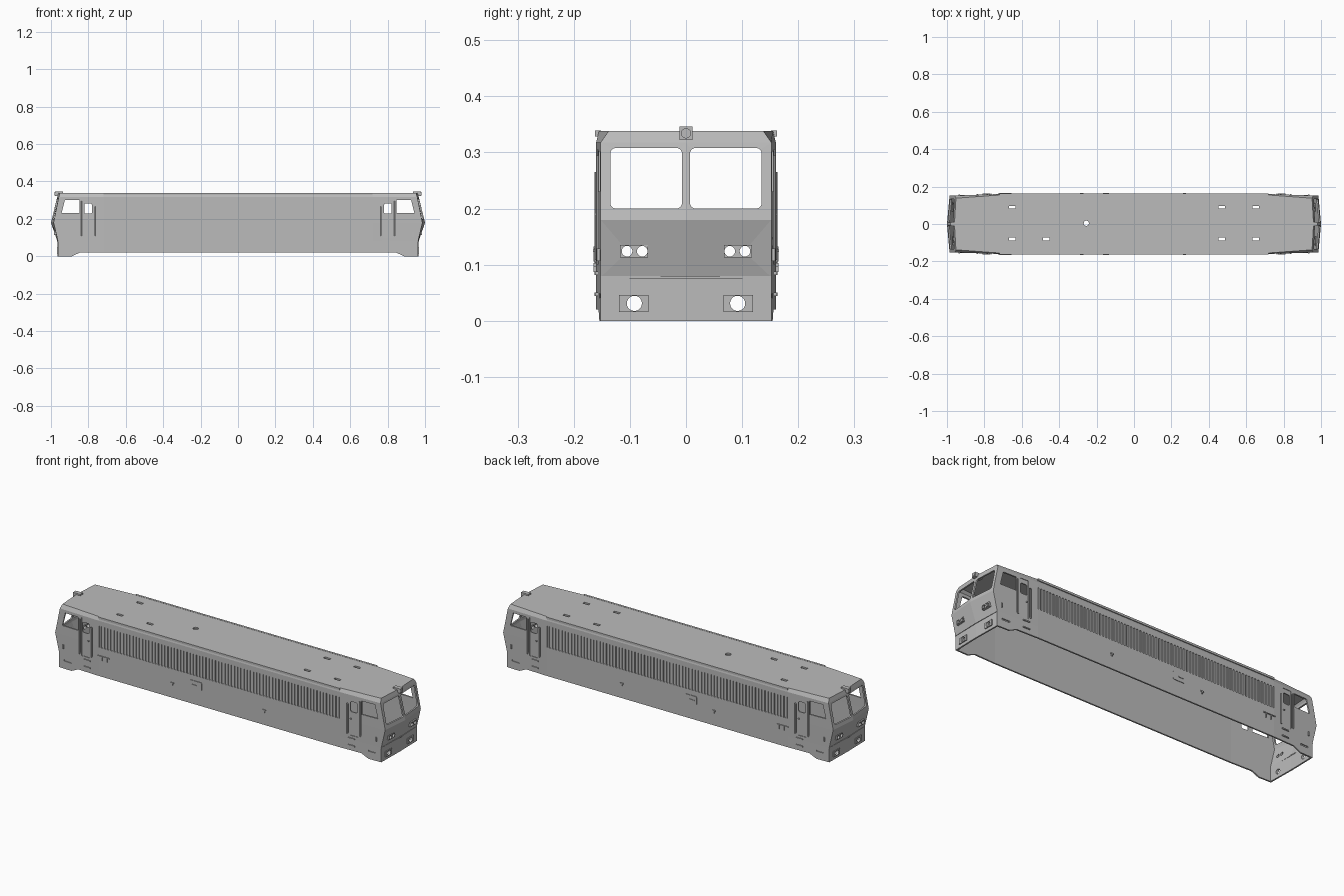
import bpy
import bmesh
import math

if "Cube" in bpy.data.objects:
    bpy.data.objects.remove(bpy.data.objects["Cube"], do_unlink=True)

grey = bpy.data.materials.new("body_grey")
grey.use_nodes = True
grey.diffuse_color = (0.5, 0.5, 0.5, 1)
grey.node_tree.nodes["Principled BSDF"].inputs["Base Color"].default_value = (0.5, 0.5, 0.5, 1)

HALF, TAPER, CAB_Y, WALL = 0.16, 0.72, 0.152, 0.008
ENDS = SIDES = (1, -1)


def make(name, bm):
    bmesh.ops.recalc_face_normals(bm, faces=bm.faces)
    mesh = bpy.data.meshes.new(name)
    bm.to_mesh(mesh)
    bm.free()
    mesh.materials.append(grey)
    ob = bpy.data.objects.new(name, mesh)
    bpy.context.scene.collection.objects.link(ob)
    return ob


def prism(bm, pts, axis, lo, hi):
    """Extrude a flat outline along one axis."""
    def place(p, d):
        a, b = p
        return {"x": (d, a, b), "y": (a, d, b), "z": (a, b, d)}[axis]
    low = [bm.verts.new(place(p, lo)) for p in pts]
    high = [bm.verts.new(place(p, hi)) for p in pts]
    bm.faces.new(low)
    bm.faces.new(high)
    for i in range(len(pts)):
        j = (i + 1) % len(pts)
        bm.faces.new((low[i], low[j], high[j], high[i]))


def rect(x, y, w, h):
    w, h = w / 2, h / 2
    return [(x - w, y - h), (x + w, y - h), (x + w, y + h), (x - w, y + h)]


def rounded(x, y, w, h, r, n=4):
    pts = []
    for k, (sx, sy) in enumerate(((1, 1), (-1, 1), (-1, -1), (1, -1))):
        for i in range(n + 1):
            a = (k + i / n) * math.pi / 2
            pts.append((x + sx * (w / 2 - r) + r * math.cos(a),
                        y + sy * (h / 2 - r) + r * math.sin(a)))
    return pts


def circle(x, y, r, n=20):
    return [(x + r * math.cos(2 * math.pi * i / n), y + r * math.sin(2 * math.pi * i / n))
            for i in range(n)]


def wall_y(x):
    return HALF - max(0, abs(x) - TAPER) * (HALF - CAB_Y) / 0.25


def panel(bm, x, z, w, h, inner, outer, side):
    """Box lying along the side wall, from inner depth to outer height."""
    a, b = x - w / 2, x + w / 2
    pts = [(a, side * (wall_y(a) - inner)), (b, side * (wall_y(b) - inner)),
           (b, side * (wall_y(b) + outer)), (a, side * (wall_y(a) + outer))]
    prism(bm, pts, "z", z - h / 2, z + h / 2)


def hull(name, t, bottom):
    """Body volume lofted through plan outlines: height, nose, corner, insets."""
    levels = [(bottom, 0.965, 0.962, 0, 0), (0.078, 0.965, 0.962, 0, 0),
              (0.18, 1.0, 0.986, 0, 0), (0.318, 0.966, 0.958, 0, 0),
              (0.338 - t, 0.96, 0.952, 0.005, 0.014)]
    bm = bmesh.new()
    rings = []
    for z, nose, corner, mid_in, cab_in in levels:
        n, c = nose - t, corner - t
        ym, yc = HALF - t - mid_in, CAB_Y - t - cab_in
        half = [(n, 0), (c, yc), (TAPER, ym), (-TAPER, ym), (-c, yc)]
        ring = half + [(-x, -y) for x, y in half]
        rings.append([bm.verts.new((x, y, z)) for x, y in ring])
    bm.faces.new(rings[0])
    bm.faces.new(rings[-1])
    for lo, hi in zip(rings, rings[1:]):
        for i in range(len(lo)):
            j = (i + 1) % len(lo)
            bm.faces.new((lo[i], lo[j], hi[j], hi[i]))
    return make(name, bm)


def cut(ob, cutter):
    mod = ob.modifiers.new("cut", "BOOLEAN")
    mod.operation, mod.solver, mod.object = "DIFFERENCE", "EXACT", cutter
    dg = bpy.context.evaluated_depsgraph_get()
    dg.update()
    mesh = bpy.data.meshes.new_from_object(ob.evaluated_get(dg))
    ob.modifiers.clear()
    ob.data = mesh


# Hollow body shell, open underneath
body = hull("body_shell", 0, 0)
interior = hull("interior_cutter", WALL, -0.01)
cut(body, interior)

# Recesses in the side walls: louvre band, doors, handrail channels, step slots
bm = bmesh.new()
for s in SIDES:
    prism(bm, rect(0, s * HALF, 1.44, 0.01), "z", 0.175, 0.29)
    for e in ENDS:
        panel(bm, e * 0.801, 0.203, 0.05, 0.205, 0.003, 0.01, s)
        panel(bm, e * 0.765, 0.19, 0.011, 0.16, 0.006, 0.01, s)
        panel(bm, e * 0.838, 0.203, 0.011, 0.185, 0.006, 0.01, s)
        panel(bm, e * 0.91, 0.045, 0.045, 0.008, 0.005, 0.01, s)
recesses = make("recess_cutter", bm)
cut(body, recesses)

# Side openings and the raised bottom edge between the cabs
bm = bmesh.new()
for e in ENDS:
    prism(bm, [(e * 0.848, 0.23), (e * 0.943, 0.23), (e * 0.925, 0.302), (e * 0.848, 0.302)],
          "y", -0.3, 0.3)
    prism(bm, rounded(e * 0.801, 0.255, 0.04, 0.055, 0.008), "y", -0.3, 0.3)
prism(bm, [(-0.91, -0.01), (0.91, -0.01), (0.845, 0.02), (-0.845, 0.02)], "y", -0.3, 0.3)
side_holes = make("side_opening_cutter", bm)
cut(body, side_holes)

# Roof slots and vent
bm = bmesh.new()
for x, y in ((-0.65, 0.09), (0.47, 0.09), (0.65, 0.09),
             (-0.65, -0.08), (-0.47, -0.08), (0.47, -0.08), (0.65, -0.08)):
    prism(bm, rect(x, y, 0.035, 0.014), "z", 0.3, 0.4)
prism(bm, circle(-0.255, 0.004, 0.014), "z", 0.3, 0.4)
roof_holes = make("roof_cutter", bm)
cut(body, roof_holes)

# Windscreens and lamp holes through both ends
bm = bmesh.new()
for s in SIDES:
    prism(bm, rounded(s * 0.071, 0.254, 0.128, 0.108, 0.01), "x", -1.1, 1.1)
    prism(bm, circle(s * 0.092, 0.031, 0.0135), "x", -1.1, 1.1)
    for y in (0.078, 0.105):
        prism(bm, circle(s * y, 0.124, 0.0095), "x", -1.1, 1.1)
end_holes = make("end_opening_cutter", bm)
cut(body, end_holes)

# Lamp mounting plates on both ends
bm = bmesh.new()
for e in ENDS:
    for s in SIDES:
        prism(bm, rect(s * 0.093, 0.124, 0.05, 0.023), "x", e * 0.969, e * 0.985)
        prism(bm, rect(s * 0.093, 0.031, 0.052, 0.03), "x", e * 0.958, e * 0.968)
lamp_plates = make("lamp_plates", bm)
cut(lamp_plates, end_holes)

for cutter in (interior, recesses, side_holes, roof_holes, end_holes):
    bpy.data.objects.remove(cutter, do_unlink=True)

# Louvre slats
bm = bmesh.new()
count = 76
for s in SIDES:
    for i in range(count):
        x = -0.72 + 1.44 * (i + 0.5) / count
        panel(bm, x, 0.2325, 0.009, 0.115, 0.0055, 0, s)
make("louvre_slats", bm)

# Handrails and door handles
bm = bmesh.new()
for s in SIDES:
    for e in ENDS:
        for x, lo, hi in ((0.765, 0.108, 0.265), (0.838, 0.108, 0.295)):
            prism(bm, circle(e * x, s * (wall_y(x) + 0.001), 0.0035, 10), "z", lo, hi)
        panel(bm, e * 0.784, 0.19, 0.008, 0.004, 0.004, 0.003, s)
        panel(bm, e * 0.935, 0.118, 0.006, 0.022, 0.002, 0.006, s)
make("handrails", bm)

# Footsteps below the doors
bm = bmesh.new()
for s in SIDES:
    for e in ENDS:
        for z in (0.085, 0.047):
            panel(bm, e * 0.79, z, 0.04, 0.006, 0.002, 0.005, s)
make("footsteps", bm)

# Side hatch, small brackets and hooked rail
bm = bmesh.new()
for s in SIDES:
    prism(bm, rounded(-0.14, 0.125, 0.075, 0.045, 0.008), "y", s * 0.157, s * 0.163)
    panel(bm, -0.15, 0.125, 0.03, 0.004, 0, 0.006, s)
    for x in (-0.28, 0.27):
        panel(bm, x, 0.1, 0.018, 0.006, 0.002, 0.005, s)
        panel(bm, x, 0.092, 0.007, 0.01, 0.002, 0.005, s)
    panel(bm, -0.69, 0.13, 0.07, 0.004, 0.002, 0.005, s)
    for x in (-0.67, -0.7):
        panel(bm, x, 0.117, 0.004, 0.022, 0.002, 0.005, s)
make("side_fittings", bm)

# Roof eaves along the long sides
bm = bmesh.new()
for s in SIDES:
    prism(bm, rect(0, s * 0.157, 2 * TAPER, 0.011), "z", 0.328, 0.339)
make("roof_eaves", bm)

# Lip above the lower front panel
bm = bmesh.new()
for e in ENDS:
    prism(bm, [(e * 0.955, -0.15), (e * 0.964, -0.152), (e * 0.969, 0),
               (e * 0.964, 0.152), (e * 0.955, 0.15)], "z", 0.075, 0.08)
make("front_lips", bm)

# Roof headlamps
bm = bmesh.new()
for e in ENDS:
    prism(bm, rect(0, 0.334, 0.023, 0.024), "x", e * 0.935, e * 0.978)
    prism(bm, circle(0, 0.334, 0.009), "x", e * 0.97, e * 0.981)
make("roof_headlamps", bm)
